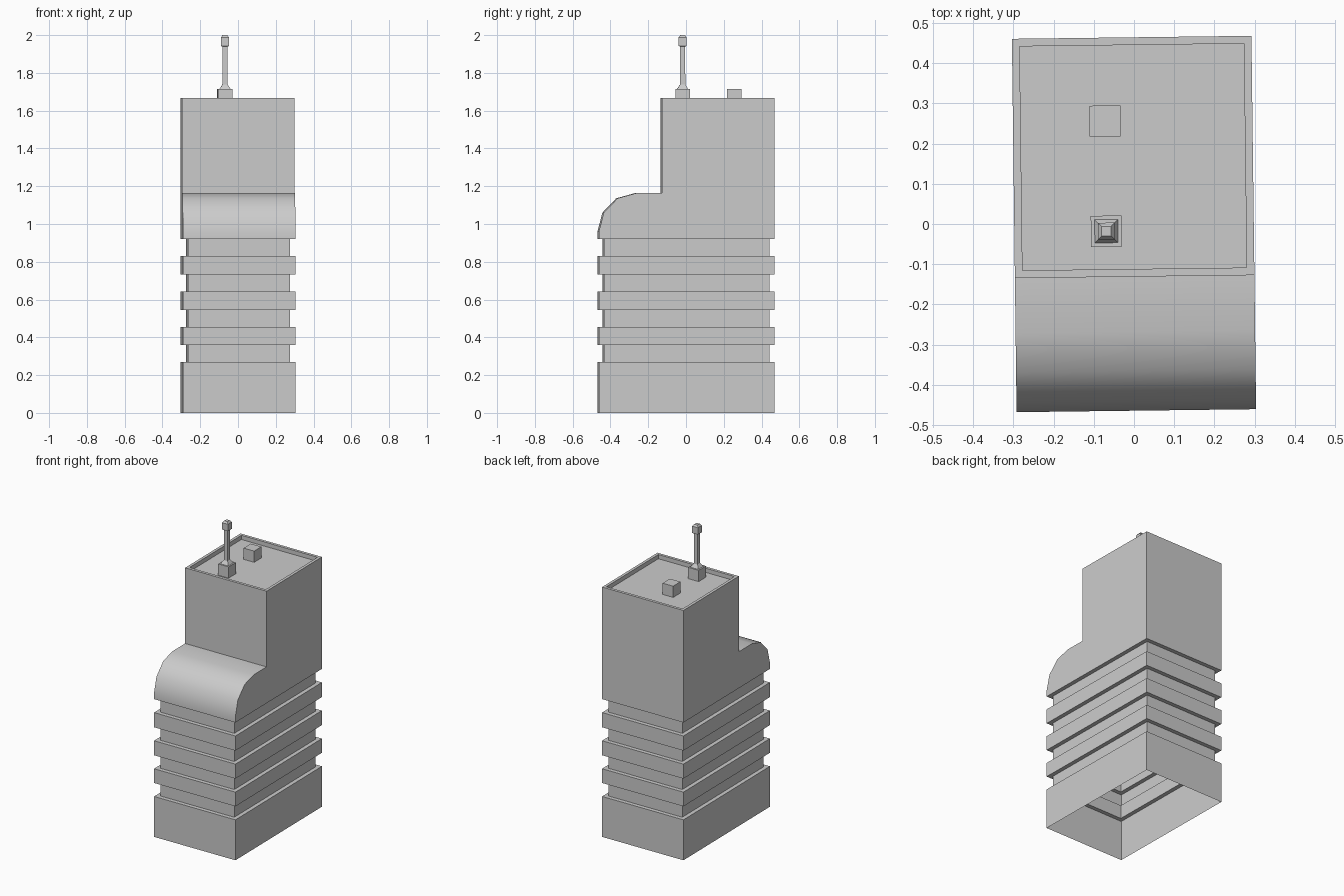
import bpy, bmesh
from math import radians

if "Cube" in bpy.data.objects:
    bpy.data.objects.remove(bpy.data.objects["Cube"])

TURN = 0.0125            # whole building is turned slightly about z
HX, HY = 0.298, 0.4645   # half width and half depth
INSET = 0.027


def finish(name, bm):
    bmesh.ops.recalc_face_normals(bm, faces=bm.faces)
    mesh = bpy.data.meshes.new(name)
    bm.to_mesh(mesh)
    bm.free()
    ob = bpy.data.objects.new(name, mesh)
    bpy.context.collection.objects.link(ob)
    ob.rotation_euler.z = TURN
    return ob


def loft(name, rings, centre=(0, 0), cap=True):
    """Stack of rectangles (half x, half y, z), open underneath."""
    bm = bmesh.new()
    cx, cy = centre
    prev = None
    for hx, hy, z in rings:
        loop = [bm.verts.new((cx + sx * hx, cy + sy * hy, z))
                for sx, sy in ((-1, -1), (1, -1), (1, 1), (-1, 1))]
        if prev:
            for i in range(4):
                j = (i + 1) % 4
                bm.faces.new((prev[i], prev[j], loop[j], loop[i]))
        prev = loop
    if cap:
        bm.faces.new(prev)
    return finish(name, bm)


# Lower floors: solid bands alternating with recessed strips
full, slim = (HX, HY), (HX - INSET, HY - INSET)
rings = [(*full, 0.0)]
for low, high in ((0.27, 0.36), (0.455, 0.545), (0.642, 0.732), (0.83, 0.92)):
    rings += [(*full, low), (*slim, low), (*slim, high), (*full, high)]
loft("banded_floors", rings, cap=False)

# Upper block: side profile with rounded front shoulder, extruded across x
STEP_Y, ROOF_Z = -0.131, 1.668
profile = [(-HY, 0.92), (-HY, 0.962), (-0.439, 1.06), (-0.366, 1.136),
           (-0.268, 1.163), (STEP_Y, 1.163), (STEP_Y, ROOF_Z),
           (HY, ROOF_Z), (HY, 0.92)]
bm = bmesh.new()
left, right = [[bm.verts.new((x, y, z)) for y, z in profile] for x in (-HX, HX)]
bm.faces.new(left)
bm.faces.new(right)
roof = None
for i in range(len(profile) - 1):
    f = bm.faces.new((left[i], right[i], right[i + 1], left[i + 1]))
    if i == 6:
        roof = f
# Sunken roof inside a parapet
bm.normal_update()
FLOOR_Z = 1.64
bmesh.ops.inset_individual(bm, faces=[roof], thickness=INSET)
bmesh.ops.inset_individual(bm, faces=[roof], thickness=0.0)
for v in roof.verts:
    v.co.z = FLOOR_Z
upper = finish("upper_block", bm)
bpy.context.view_layer.objects.active = upper
upper.select_set(True)
bpy.ops.object.shade_smooth_by_angle(angle=radians(36))

# Roof equipment box
B = 0.0385
loft("roof_box", [(B, B, FLOOR_Z), (B, B, 1.715)], (-0.069, 0.257))

# Antenna: plinth, tapered foot, thin shaft and chamfered head
antenna = [(B, FLOOR_Z), (B, 1.715), (0.029, 1.715), (0.014, 1.738),
           (0.013, 1.94), (0.021, 1.942), (0.021, 1.988), (0.012, 2.0)]
loft("antenna", [(r, r, z) for r, z in antenna], (-0.069, -0.017))
